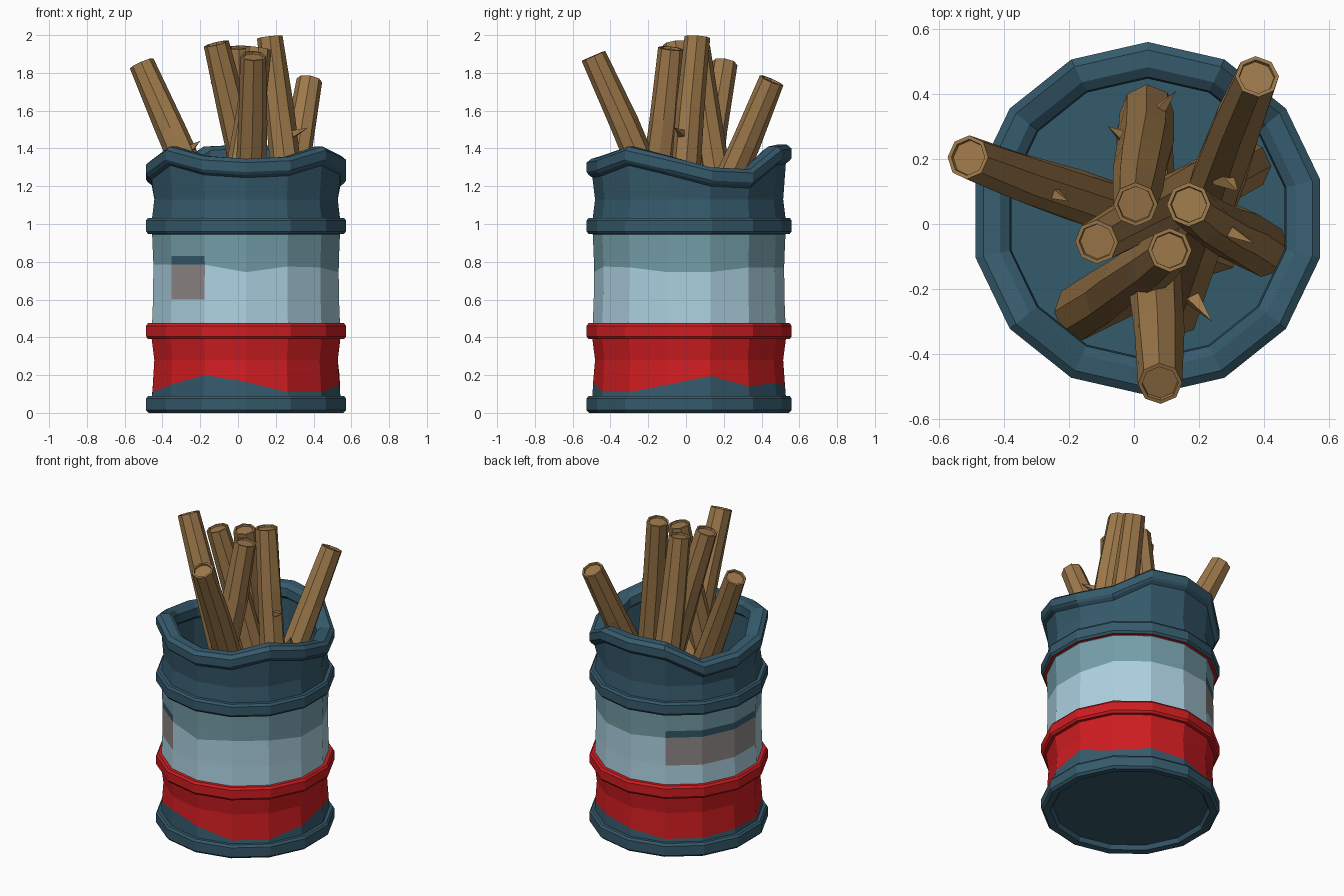
import bpy, bmesh, math, random
from mathutils import Vector

if "Cube" in bpy.data.objects:
    bpy.data.objects.remove(bpy.data.objects["Cube"])

random.seed(4)


def material(name, rgb):
    m = bpy.data.materials.new(name)
    m.diffuse_color = (*rgb, 1)
    m.use_nodes = True
    m.node_tree.nodes["Principled BSDF"].inputs["Base Color"].default_value = m.diffuse_color
    return m


BLUE, RED, LIGHT, MID, GREY = range(5)
paints = [material("dark_blue", (0.036, 0.103, 0.15)),
          material("red", (0.62, 0.012, 0.015)),
          material("light_blue", (0.41, 0.63, 0.74)),
          material("mid_blue", (0.175, 0.345, 0.40)),
          material("grey_label", (0.28, 0.25, 0.25))]
wood = material("wood", (0.335, 0.188, 0.068))


def finish(name, bm, mats):
    bmesh.ops.recalc_face_normals(bm, faces=bm.faces)
    me = bpy.data.meshes.new(name)
    bm.to_mesh(me)
    bm.free()
    for m in mats:
        me.materials.append(m)
    ob = bpy.data.objects.new(name, me)
    bpy.context.collection.objects.link(ob)
    return ob


# Barrel: 14-sided profile, side k runs counter-clockwise from the back
N, CX, CY = 14, 0.0425, 0.0165
RIM = [1.42, 1.41, 1.29, 1.305, 1.335, 1.41, 1.36, 1.345, 1.355, 1.41, 1.36, 1.30, 1.29, 1.41]
STAIN = [.14, .11, .11, .12, .11, .15, .20, .165, .11, .11, .15, .195, .14, .16]
FADE = [.77, .785, .785, .785, .785, .785, .785, .745, .775, .77, .745, .745, .77, .77]


def rim(dz):
    return [z + dz for z in RIM]


def hoop(z0, z1, under, side):
    return [(.512, z0, under), (.532, z0, side), (.5425, z0 + .014, side),
            (.5425, z1 - .014, side), (.532, z1, side)]


# Rows are (radius, height, colour of the faces up to the next row)
profile = [(.47, .03, BLUE), (.485, .003, BLUE), (.528, 0, BLUE),
           (.5425, .014, BLUE), (.5425, .076, BLUE), (.532, .09, BLUE),
           (.512, .09, BLUE), (.508, STAIN, RED), (.498, .28, RED)]
profile += hoop(.39, .475, RED, RED)
profile += [(.51, .475, LIGHT), (.505, .60, LIGHT), (.503, FADE, MID),
            (.505, .83, MID), (.51, .945, MID)]
profile += hoop(.947, 1.033, RED, BLUE)
profile += [(.51, 1.033, BLUE), (.498, 1.13, BLUE), (.512, rim(-.10), BLUE),
            (.532, rim(-.085), BLUE), (.5425, rim(-.07), BLUE), (.5425, rim(-.02), BLUE),
            (.518, rim(0), BLUE), (.465, rim(0), BLUE), (.435, rim(-.02), BLUE),
            (.43, rim(-.075), BLUE), (.46, rim(-.10), BLUE), (.46, 1.0, BLUE), (.455, .07, BLUE)]

bm = bmesh.new()
rows = []
for r, z, _ in profile:
    row = []
    for k in range(N):
        a = math.pi / 2 + k * math.tau / N
        h = z[k] if isinstance(z, list) else z
        row.append(bm.verts.new((CX + r * math.cos(a), CY + r * math.sin(a), h)))
    rows.append(row)
LABEL_SIDES = {1, 2, 3, 5}
for i in range(len(rows) - 1):
    for k in range(N):
        j = (k + 1) % N
        f = bm.faces.new((rows[i][k], rows[i][j], rows[i + 1][j], rows[i + 1][k]))
        f.material_index = profile[i][2]
        # Label patch with a dark strip above it
        if k in LABEL_SIDES and profile[i][1] == .60:
            f.material_index = GREY
        elif k in LABEL_SIDES and profile[i][1] is FADE:
            f.material_index = BLUE
bm.faces.new(rows[0])
bm.faces.new(rows[-1])
finish("barrel", bm, paints)


# Sticks: eight-sided, slightly crooked, with a recessed cut end
def stick(name, top, foot, twigs=()):
    top, foot = Vector(top), Vector(foot)
    axis = (top - foot).normalized()
    u = axis.orthogonal().normalized()
    v = axis.cross(u)
    bm = bmesh.new()
    rings = []
    spec = [(0, .085), (.3, .088), (.55, .083), (.8, .077), (1, .068), (1, .056), (.994, .054)]
    for n, (t, r) in enumerate(spec):
        c = foot.lerp(top, t)
        if 0 < n < 4:
            c += u * random.uniform(-.008, .008) + v * random.uniform(-.008, .008)
        ring = []
        for s in range(8):
            a = s * math.tau / 8
            q = r * (random.uniform(.93, 1.08) if n < 4 else 1)
            ring.append(bm.verts.new(c + q * (u * math.cos(a) + v * math.sin(a))))
        rings.append(ring)
    for a, b in zip(rings, rings[1:]):
        for s in range(8):
            bm.faces.new((a[s], a[(s + 1) % 8], b[(s + 1) % 8], b[s]))
    bm.faces.new(rings[0])
    bm.faces.new(rings[-1])
    # Broken twig stubs
    for base, tip in twigs:
        base, tip = Vector(base), Vector(tip)
        d = (tip - base).normalized()
        p = d.orthogonal().normalized()
        w = d.cross(p)
        ring = [bm.verts.new(base + .04 * (p * math.cos(s * math.tau / 4) + w * math.sin(s * math.tau / 4)))
                for s in range(4)]
        end = bm.verts.new(tip)
        for s in range(4):
            bm.faces.new((ring[s], ring[(s + 1) % 4], end))
        bm.faces.new(ring)
    finish(name, bm, [wood])


stick("stick_left", (-.51, .205, 1.85), (.25, -.07, .09),
      [((-.28, .11, 1.38), (-.20, .07, 1.44))])
stick("stick_middle_back", (.005, .06, 1.935), (.04, .34, .09),
      [((.04, .3, .4), (.13, .41, .5)), ((.0, .25, .7), (-.08, .3, .75))])
stick("stick_tall", (.168, .06, 1.99), (.39, -.08, .09),
      [((.25, .0, 1.46), (.37, -.06, 1.51))])
stick("stick_middle_left", (-.115, -.055, 1.955), (.34, .18, .09),
      [((-.05, -.03, 1.72), (-.15, -.02, 1.75))])
stick("stick_middle_front", (.11, -.08, 1.93), (-.16, -.27, .09))
stick("stick_front", (.08, -.49, 1.89), (.03, .29, .09))
stick("stick_right_back", (.378, .453, 1.76), (.12, -.27, .09),
      [((.27, .15, 1.18), (.32, .10, 1.28)), ((.16, -.2, .35), (.24, -.3, .45))])
